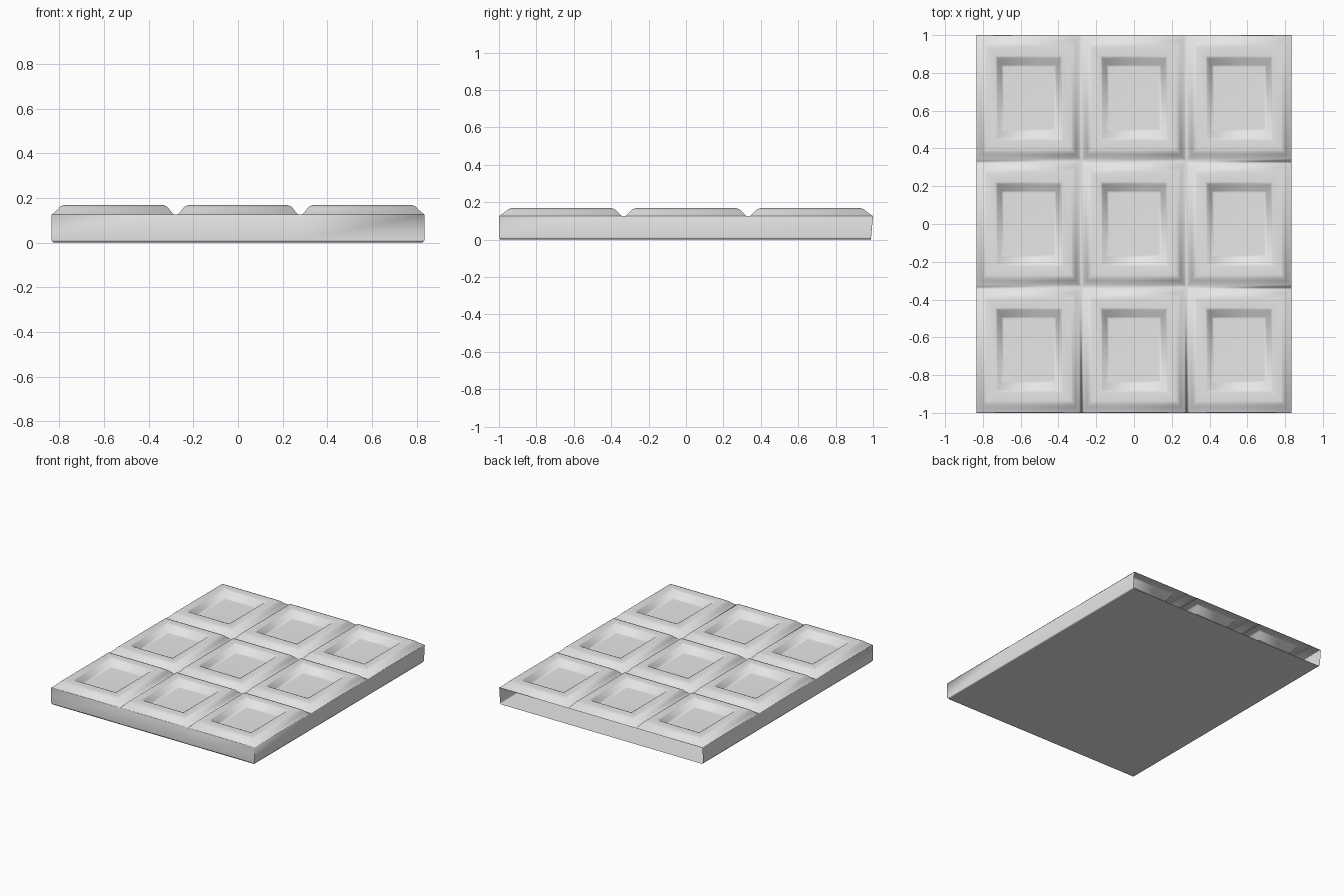
import bpy
import bmesh
import math

# Remove the default cube
cube = bpy.data.objects.get("Cube")
if cube:
    bpy.data.objects.remove(cube, do_unlink=True)

HALF_X, HALF_Y = 0.835, 1.0
CELL_X, CELL_Y = HALF_X / 3, HALF_Y / 3      # half sizes of one segment
BACK_Y = 0.99                                # side walls stop here, back is open

# Segment profile from groove to recessed floor: inset x, inset y, height
PROFILE = [
    (0.0, 0.0, 0.125), (0.012, 0.013, 0.128), (0.030, 0.035, 0.150),
    (0.040, 0.047, 0.162), (0.055, 0.064, 0.168), (0.100, 0.110, 0.168),
    (0.112, 0.122, 0.163), (0.133, 0.158, 0.127), (0.145, 0.170, 0.122),
]

material = bpy.data.materials.new("plain grey")
material.use_nodes = True
GREY = (0.8, 0.8, 0.8, 1.0)
material.diffuse_color = GREY
material.node_tree.nodes["Principled BSDF"].inputs["Base Color"].default_value = GREY


def push_out(value, limit):
    """Make the outer rim rounder than the grooves."""
    if limit - 0.014 < abs(value) < limit - 0.001:
        return math.copysign(limit - 0.004, value)
    return value


def add_segment(bm, cx, cy):
    """One raised segment made of nested rectangular rings."""
    rings = []
    for ix, iy, z in PROFILE:
        hx, hy = CELL_X - ix, CELL_Y - iy
        rings.append([
            bm.verts.new((push_out(cx + sx * hx, HALF_X),
                          push_out(cy + sy * hy, HALF_Y), z))
            for sx, sy in ((-1, -1), (1, -1), (1, 1), (-1, 1))])
    for outer, inner in zip(rings, rings[1:]):
        for i in range(4):
            j = (i + 1) % 4
            bm.faces.new((outer[i], outer[j], inner[j], inner[i]))
    bm.faces.new(rings[-1])


def extrude_down(bm, edges):
    """Extrude an open chain of edges and return the new vertices and edges."""
    result = bmesh.ops.extrude_edge_only(bm, edges=edges)["geom"]
    verts = [g for g in result if isinstance(g, bmesh.types.BMVert)]
    new_edges = [g for g in result if isinstance(g, bmesh.types.BMEdge)
                 and g.verts[0] in verts and g.verts[1] in verts]
    return verts, new_edges


bm = bmesh.new()

# Segmented top
for column in (-1, 0, 1):
    for row in (-1, 0, 1):
        add_segment(bm, column * 2 * CELL_X, row * 2 * CELL_Y)
bmesh.ops.remove_doubles(bm, verts=bm.verts, dist=0.0005)

# Front and side walls
rim = [e for e in bm.edges if e.is_boundary
       and min(v.co.y for v in e.verts) < HALF_Y - 0.01]
wall_verts, wall_edges = extrude_down(bm, rim)
for v in wall_verts:
    v.co.z = 0.012
    v.co.y = min(v.co.y, BACK_Y)

# Bevelled foot
base_verts, base_edges = extrude_down(bm, wall_edges)
for v in base_verts:
    v.co.z = 0.0
    v.co.x = max(-HALF_X + 0.008, min(HALF_X - 0.008, v.co.x))
    v.co.y = max(-HALF_Y + 0.008, v.co.y)

# Underside
base_verts.sort(key=lambda v: math.atan2(v.co.y, v.co.x))
bm.faces.new(base_verts)
bmesh.ops.recalc_face_normals(bm, faces=bm.faces)
bm.normal_update()
top_face = max(bm.faces, key=lambda f: f.calc_center_median().z)
if top_face.normal.z < 0:
    bmesh.ops.reverse_faces(bm, faces=bm.faces)

mesh = bpy.data.meshes.new("segmented_bar")
bm.to_mesh(mesh)
bm.free()
mesh.materials.append(material)
bar = bpy.data.objects.new("segmented_bar", mesh)
bpy.context.scene.collection.objects.link(bar)

# Smooth slopes with crisp wall corners
bpy.ops.object.select_all(action="DESELECT")
bar.select_set(True)
bpy.context.view_layer.objects.active = bar
bpy.ops.object.shade_smooth_by_angle(angle=math.radians(65))
weighted = bar.modifiers.new("weighted normals", "WEIGHTED_NORMAL")
weighted.keep_sharp = True
